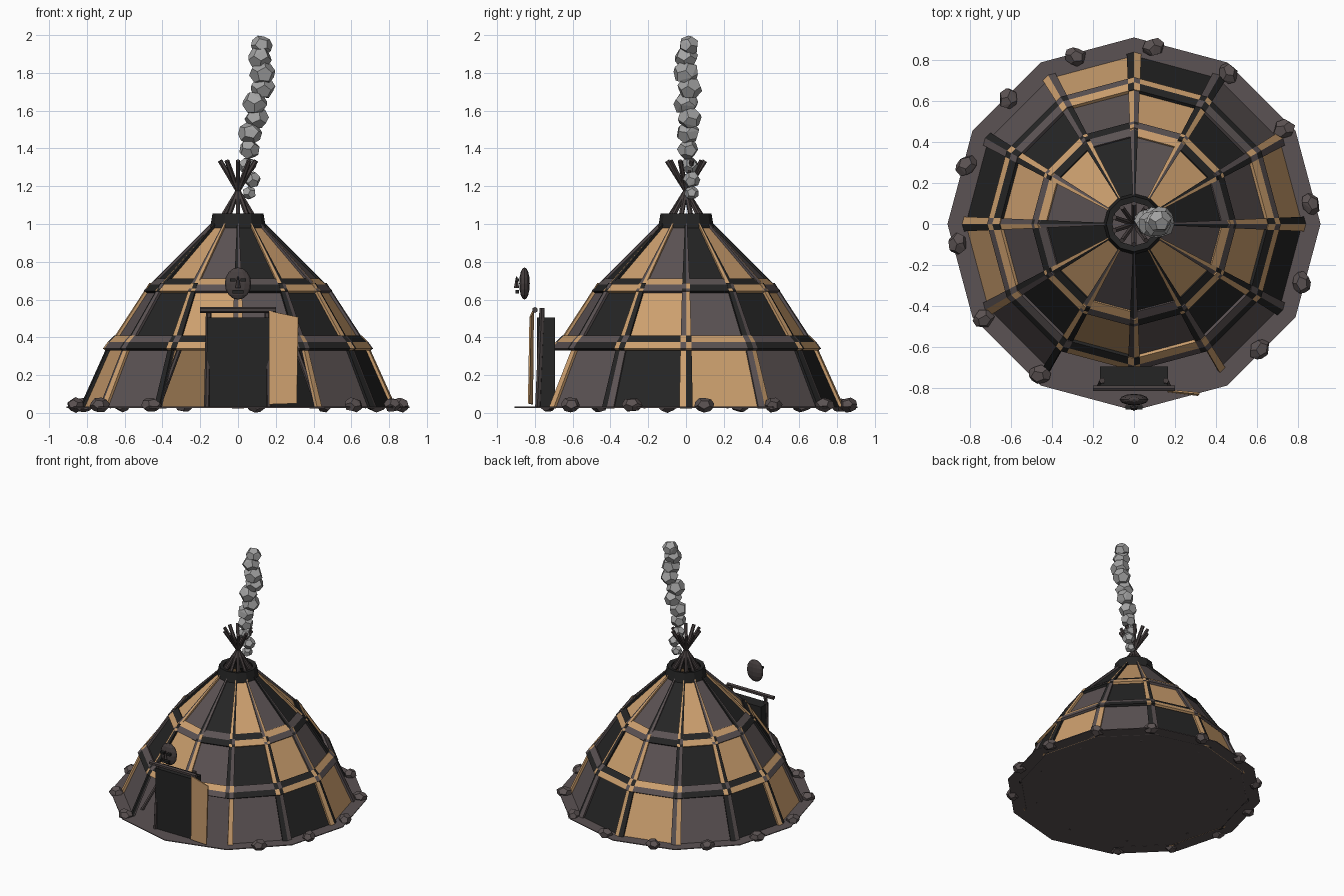
import bpy, bmesh, math, random
from mathutils import Vector, Matrix

if "Cube" in bpy.data.objects:
    bpy.data.objects.remove(bpy.data.objects["Cube"])

random.seed(4)


def mat(name, r, g, b):
    m = bpy.data.materials.new(name)
    m.diffuse_color = (r, g, b, 1)
    m.use_nodes = True
    m.node_tree.nodes["Principled BSDF"].inputs["Base Color"].default_value = m.diffuse_color
    return m


TAN = mat("tan_hide", .60, .345, .155)
GREY = mat("brown_grey_hide", .105, .085, .087)
BLACK = mat("black_hide", .018, .018, .018)
WOOD = mat("dark_wood", .062, .050, .050)
STONE = mat("stone", .105, .085, .085)
SMOKE = mat("smoke_grey", .36, .36, .36)
HIDES = [TAN, GREY, BLACK]


def finish(name, bm, mats, normals=True):
    if normals:
        bmesh.ops.recalc_face_normals(bm, faces=bm.faces)
    me = bpy.data.meshes.new(name)
    bm.to_mesh(me)
    bm.free()
    for m in mats:
        me.materials.append(m)
    ob = bpy.data.objects.new(name, me)
    bpy.context.collection.objects.link(ob)
    return ob


def box(name, loc, size, m, rot=0):
    bm = bmesh.new()
    bmesh.ops.create_cube(bm, size=1)
    bm.transform(Matrix.Translation(loc) @ Matrix.Rotation(rot, 4, 'Z') @ Matrix.Diagonal((*size, 1)))
    return finish(name, bm, [m])


def rod(name, a, b, r, m, sides=6):
    a, b = Vector(a), Vector(b)
    bm = bmesh.new()
    bmesh.ops.create_cone(bm, cap_ends=True, segments=sides, radius1=r, radius2=r, depth=(b - a).length)
    q = (b - a).to_track_quat('Z', 'Y').to_matrix().to_4x4()
    bm.transform(Matrix.Translation((a + b) / 2) @ q)
    return finish(name, bm, [m])


def blob(name, loc, size, m, jitter=.0):
    """Faceted lump: a dodecahedron with random turn."""
    ico = bmesh.new()
    bmesh.ops.create_icosphere(ico, subdivisions=1, radius=1)
    pts = [f.calc_center_median().normalized() for f in ico.faces]
    ico.free()
    bm = bmesh.new()
    for p in pts:
        bm.verts.new(p * random.uniform(1 - jitter, 1 + jitter))
    bmesh.ops.convex_hull(bm, input=bm.verts)
    bmesh.ops.dissolve_limit(bm, angle_limit=.15, verts=bm.verts, edges=bm.edges)
    bm.transform(Matrix.Rotation(random.uniform(0, 6), 4, Vector((random.random(), random.random(), 1))))
    bm.transform(Matrix.Translation(loc) @ Matrix.Rotation(random.uniform(0, 6), 4, 'Z')
                 @ Matrix.Diagonal((*size, 1)))
    return finish(name, bm, [m])


# Twelve-sided cover helpers: point at fraction f along side i
def side_pt(i, f, r, z):
    a, b = math.radians(30 * i), math.radians(30 * (i + 1))
    x = math.cos(a) * (1 - f) + math.cos(b) * f
    y = math.sin(a) * (1 - f) + math.sin(b) * f
    return (x * r, y * r, z)


def patch(bm, i, f0, f1, low, high, c):
    v = [bm.verts.new(side_pt(i, f, *p)) for f, p in ((f0, low), (f1, low), (f1, high), (f0, high))]
    bm.faces.new(v).material_index = c


def slab(ob, t):
    s = ob.modifiers.new("thickness", 'SOLIDIFY')
    s.thickness, s.offset = t, -1


TIERS = [((.82, .03), (.665, .375)), ((.655, .375), (.455, .68)), ((.455, .675), (.125, 1.0))]
OPEN = (8, 9)          # front sides left open at the bottom


def colour(i, t):
    return (i + t) % 3


# Hide panels and raised vertical seams (neighbour colours swapped)
panels, seams = bmesh.new(), bmesh.new()
W = .085
for t, (lo, hi) in enumerate(TIERS):
    slo, shi = (lo[0] + .018, lo[1]), (hi[0] + .014, hi[1] + .008)
    for i in range(12):
        if t == 0 and i in OPEN:
            continue
        patch(panels, i, 0, 1, lo, hi, colour(i, t))
        patch(seams, i, 0, W, slo, shi, colour(i - 1, t))
        patch(seams, i, 1 - W, 1, slo, shi, colour(i + 1, t))
slab(finish("hide_panels", panels, HIDES, False), .01)
slab(finish("vertical_seams", seams, HIDES, False), .016)

# Horizontal seams: two strips, colours of the tiers swapped
bands = bmesh.new()
for t, lo, mid, hi in ((0, (.715, .34), (.69, .375), (.655, .41)),
                       (1, (.50, .645), (.47, .68), (.43, .712))):
    for i in range(12):
        for f0, f1, k in ((0, W, i - 1), (W, 1 - W, i), (1 - W, 1, i + 1)):
            patch(bands, i, f0, f1, lo, mid, colour(k, t + 1))
            patch(bands, i, f0, f1, mid, hi, colour(k, t))
slab(finish("horizontal_seams", bands, HIDES, False), .018)

# Smoke-hole collar
collar = bmesh.new()
for i in range(12):
    patch(collar, i, 0, 1, (.148, .98), (.135, 1.055), 0)
bmesh.ops.remove_doubles(collar, verts=collar.verts, dist=.001)
slab(finish("smoke_hole_collar", collar, [BLACK], False), .03)

# Tent poles crossing above the collar
for k in range(10):
    a = math.radians(36 * k + 18)
    c, s = math.cos(a), math.sin(a)
    rod(f"tent_pole_{k}", (.72 * c, .72 * s, .03), (-.1 * c, -.1 * s, 1.335), .013, WOOD)

# Ground sheet and ring of stones
bm = bmesh.new()
bmesh.ops.create_cone(bm, cap_ends=True, segments=12, radius1=.908, radius2=.908, depth=.006)
bm.transform(Matrix.Translation((0, 0, .03)) @ Matrix.Rotation(math.pi / 2, 4, 'Z'))
finish("ground_sheet", bm, [GREY])
for k in range(14):
    if k in (10, 11):
        continue
    a = math.radians(6.6 + 25.7 * k)
    blob(f"stone_{k}", (.865 * math.cos(a), .865 * math.sin(a), .042), (.056, .046, .040), STONE, .07)

# Doorway: dark block, posts, lintel and open door flap
box("doorway_block", (0, -.74, .267), (.33, .095, .475), BLACK)
for s in (-1, 1):
    rod(f"door_post_{s}", (s * .165, -.785, .03), (s * .155, -.762, .555), .015, WOOD)
rod("door_lintel", (-.2, -.80, .545), (.2, -.80, .545), .016, WOOD)
bm = bmesh.new()
bm.faces.new([bm.verts.new(p) for p in ((.165, -.81, .045), (.312, -.828, .05),
                                        (.32, -.82, .507), (.165, -.805, .54))])
slab(finish("door_flap", bm, [TAN]), .009)

# Mask above the door
bm = bmesh.new()
bmesh.ops.create_uvsphere(bm, u_segments=12, v_segments=8, radius=1)
bm.transform(Matrix.Translation((0, -.855, .685)) @ Matrix.Diagonal((.07, .028, .085, 1)))
finish("mask", bm, [WOOD])
for s in (-1, 1):
    box(f"mask_eye_{s}", (s * .028, -.893, .703), (.028, .02, .016), BLACK)
bm = bmesh.new()
bmesh.ops.create_cone(bm, cap_ends=True, segments=4, radius1=.014, radius2=.003, depth=.06)
bm.transform(Matrix.Translation((0, -.897, .692)))
finish("mask_nose", bm, [WOOD])
box("mask_mouth", (0, -.893, .641), (.06, .02, .018), BLACK)

# Smoke column: x, y, z, radius
PUFFS = [(.06, .03, 1.165, .038), (.075, .03, 1.235, .046), (.05, .02, 1.31, .048),
         (.06, .01, 1.395, .056), (.065, .01, 1.48, .064), (.10, .02, 1.56, .064),
         (.09, .0, 1.64, .068), (.13, .02, 1.72, .066), (.13, .0, 1.80, .070),
         (.115, .0, 1.88, .064), (.125, .015, 1.945, .057)]
for k, (x, y, z, r) in enumerate(PUFFS):
    blob(f"smoke_puff_{k}", (x, y, z), (r, r, r * .95), SMOKE, .05)
